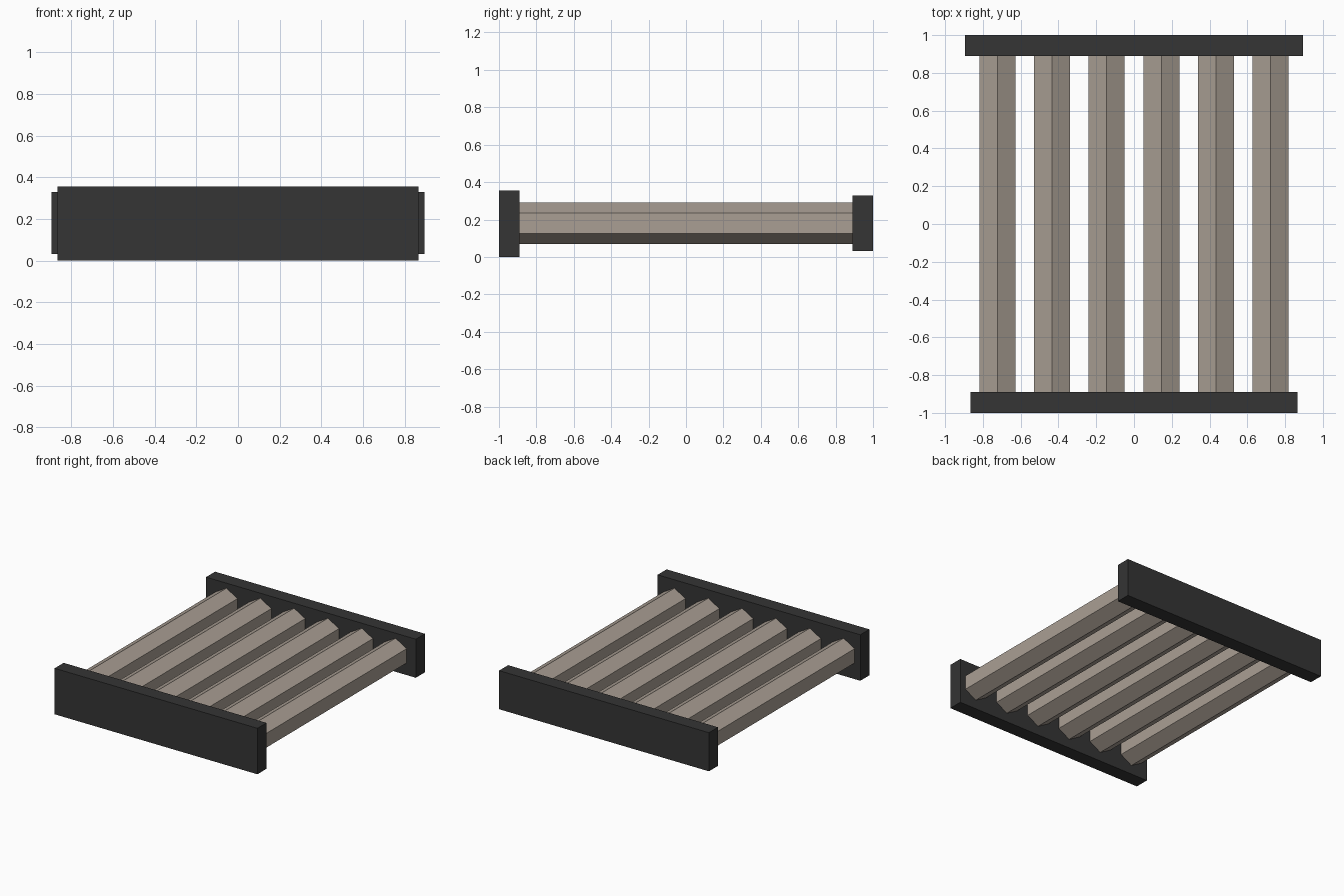
import bpy
import math

if "Cube" in bpy.data.objects:
    bpy.data.objects.remove(bpy.data.objects["Cube"])


def material(name, color):
    mat = bpy.data.materials.new(name)
    mat.diffuse_color = (*color, 1)
    mat.use_nodes = True
    mat.node_tree.nodes["Principled BSDF"].inputs["Base Color"].default_value = mat.diffuse_color
    return mat


dark = material("dark_metal", (0.035, 0.035, 0.035))
stone = material("warm_grey", (0.40, 0.345, 0.295))


def plate(name, half_width, y, z0, z1):
    bpy.ops.mesh.primitive_cube_add(size=1, location=(0, y, (z0 + z1) / 2))
    ob = bpy.context.object
    ob.name = name
    ob.scale = (2 * half_width, 0.11, z1 - z0)
    bpy.ops.object.transform_apply(location=False, rotation=False, scale=True)
    ob.data.materials.append(dark)


# End plates: the front one is taller and narrower
plate("front_plate", 0.866, -0.945, 0.0, 0.355)
plate("back_plate", 0.896, 0.945, 0.031, 0.329)

# Six hexagonal bars, ridge pointing up, running between the plates
for i in range(6):
    x = (i - 2.5) * 0.289
    bpy.ops.mesh.primitive_cylinder_add(
        vertices=6, radius=0.11, depth=1.78,
        location=(x, 0, 0.18), rotation=(math.pi / 2, 0, 0))
    bar = bpy.context.object
    bar.name = f"hex_bar_{i + 1}"
    bar.data.materials.append(stone)
